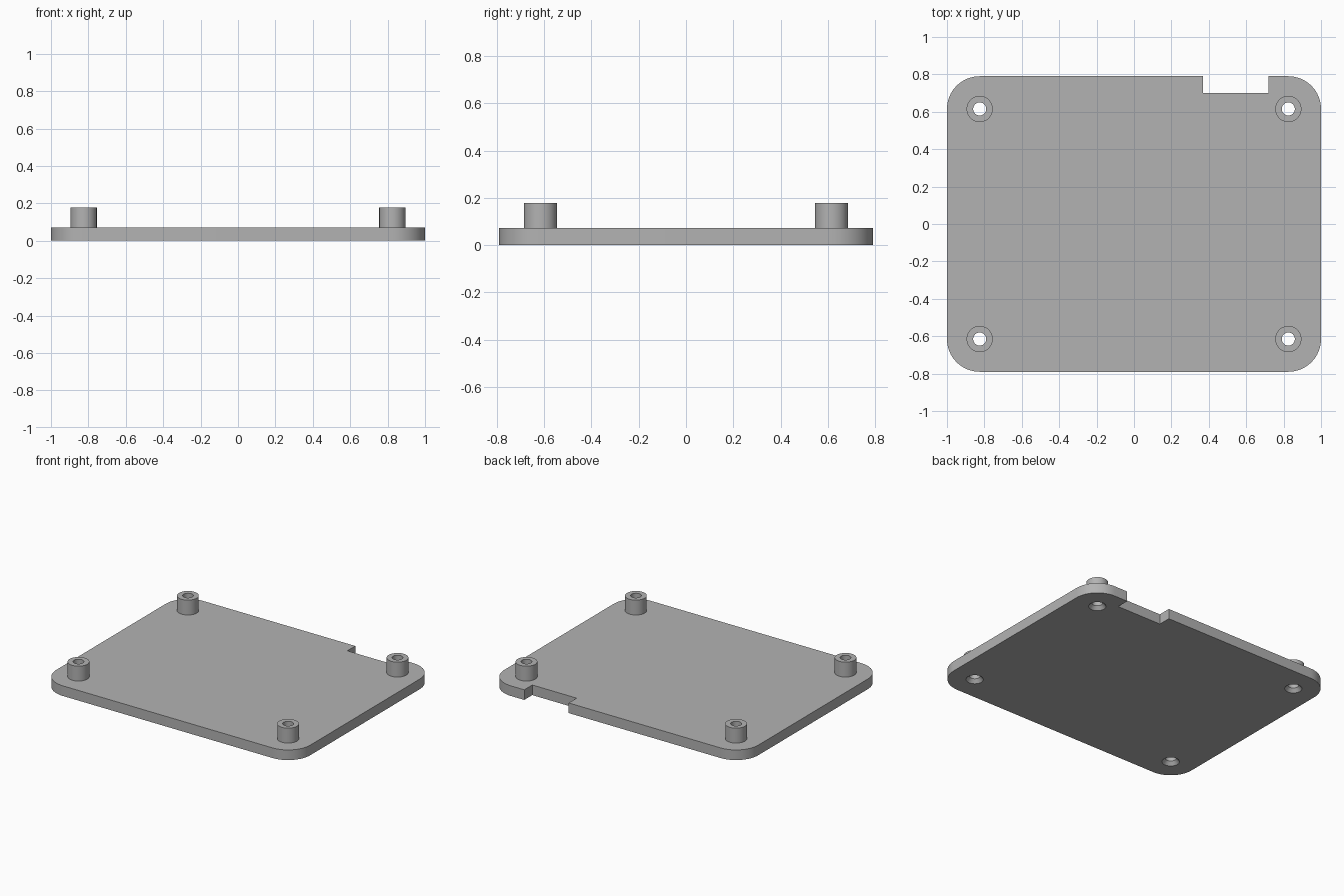
import bpy, bmesh
from math import sin, cos, pi

cube = bpy.data.objects.get("Cube")
if cube:
    bpy.data.objects.remove(cube, do_unlink=True)

HALF_X, HALF_Y, PLATE_H, TOP = 1.0, 0.79, 0.072, 0.178
CORNER, POST_R, HOLE_R, SINK_R, SINK_H = 0.175, 0.07, 0.035, 0.056, 0.025
POST_X, POST_Y = 0.825, 0.615
SEGMENTS = 48

grey = bpy.data.materials.new("light grey")
grey.use_nodes = True
colour = (0.45, 0.45, 0.45, 1)
grey.diffuse_color = colour
grey.node_tree.nodes["Principled BSDF"].inputs["Base Color"].default_value = colour


def make_object(name, bm):
    bmesh.ops.recalc_face_normals(bm, faces=bm.faces[:])
    mesh = bpy.data.meshes.new(name)
    bm.to_mesh(mesh)
    bm.free()
    mesh.materials.append(grey)
    obj = bpy.data.objects.new(name, mesh)
    bpy.context.collection.objects.link(obj)
    return obj


def smooth(obj):
    bpy.ops.object.select_all(action='DESELECT')
    obj.select_set(True)
    bpy.context.view_layer.objects.active = obj
    bpy.ops.object.shade_smooth_by_angle(angle=pi / 6)


def revolve(bm, profile, x, y, closed):
    """Turn (radius, height) points around a vertical axis at x, y."""
    rings = [[bm.verts.new((x + r * cos(2 * pi * i / SEGMENTS),
                            y + r * sin(2 * pi * i / SEGMENTS), z))
              for i in range(SEGMENTS)] for r, z in profile]
    pairs = list(zip(rings, rings[1:]))
    if closed:
        pairs.append((rings[-1], rings[0]))
    else:
        bm.faces.new(rings[0])
        bm.faces.new(rings[-1])
    for a, b in pairs:
        for i in range(SEGMENTS):
            j = (i + 1) % SEGMENTS
            bm.faces.new((a[i], a[j], b[j], b[i]))


# Rounded plate with a notch in the back edge
outline = []
for k, (sx, sy) in enumerate([(1, 1), (-1, 1), (-1, -1), (1, -1)]):
    for i in range(17):
        a = pi / 2 * (k + i / 16)
        outline.append((sx * (HALF_X - CORNER) + CORNER * cos(a),
                        sy * (HALF_Y - CORNER) + CORNER * sin(a)))
    if k == 0:
        outline += [(0.72, HALF_Y), (0.72, 0.70), (0.37, 0.70), (0.37, HALF_Y)]
bm = bmesh.new()
base = bm.faces.new([bm.verts.new((x, y, 0)) for x, y in outline])
top = bmesh.ops.extrude_face_region(bm, geom=[base], use_keep_orig=True)
for v in top["geom"]:
    if isinstance(v, bmesh.types.BMVert):
        v.co.z = PLATE_H
plate = make_object("base_plate", bm)

# Countersunk screw holes cut through the plate
spots = [(sx * POST_X, sy * POST_Y) for sx in (-1, 1) for sy in (-1, 1)]
bm = bmesh.new()
overlap = 0.01
for x, y in spots:
    revolve(bm, [(SINK_R, -overlap), (SINK_R, 0), (HOLE_R, SINK_H),
                 (HOLE_R, PLATE_H + overlap)], x, y, False)
cutter = make_object("screw_hole_cutter", bm)
cutter.hide_render = True
cut = plate.modifiers.new("screw holes", 'BOOLEAN')
cut.operation = 'DIFFERENCE'
cut.solver = 'EXACT'
cut.object = cutter
bpy.context.view_layer.objects.active = plate
bpy.ops.object.modifier_apply(modifier=cut.name)
bpy.data.objects.remove(cutter, do_unlink=True)
smooth(plate)

# Hollow standoffs
names = ["front_right", "back_right", "front_left", "back_left"]
for name, (x, y) in zip(names, spots):
    bm = bmesh.new()
    revolve(bm, [(HOLE_R, PLATE_H), (POST_R, PLATE_H), (POST_R, TOP), (HOLE_R, TOP)],
            x, y, True)
    smooth(make_object(name + "_standoff", bm))
